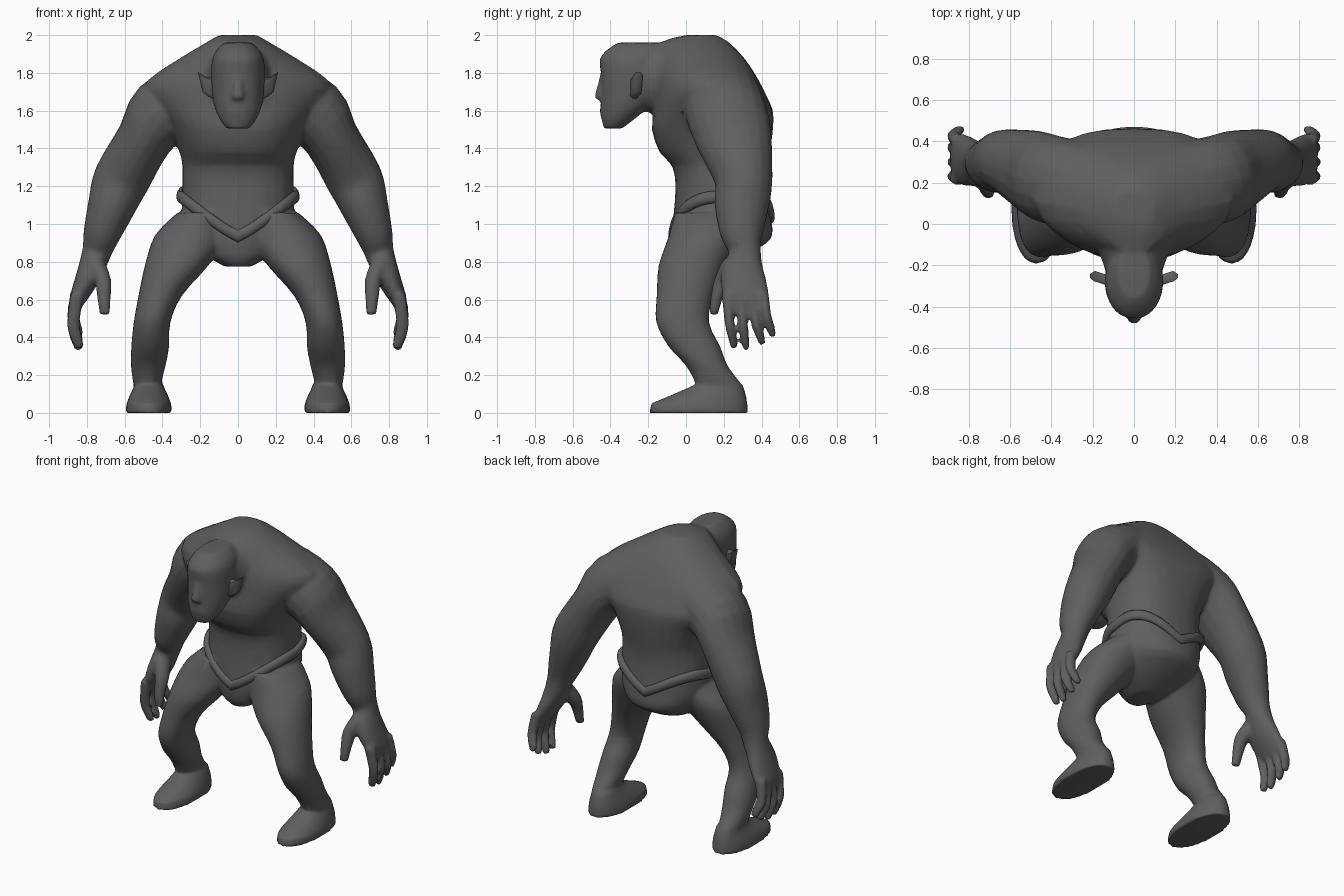
import bpy, bmesh, math
from mathutils import Vector

if "Cube" in bpy.data.objects:
    bpy.data.objects.remove(bpy.data.objects["Cube"])

grey = bpy.data.materials.new("stone_grey")
grey.diffuse_color = (0.115, 0.115, 0.115, 1)
grey.use_nodes = True
grey.node_tree.nodes["Principled BSDF"].inputs["Base Color"].default_value = grey.diffuse_color


def spow(v, p):
    return math.copysign(abs(v) ** p, v)


def spline(rows, steps=3):
    """Resample rows of numbers along a Catmull-Rom curve."""
    out = []
    for i in range(len(rows) - 1):
        a, b, c, d = (rows[max(0, min(len(rows) - 1, i + k))] for k in (-1, 0, 1, 2))
        for k in range(steps):
            t = k / steps
            out.append([q + .5 * t * (r - p + t * (2 * p - 5 * q + 4 * r - s + t * (3 * (q - r) + s - p)))
                        for p, q, r, s in zip(a, b, c, d)])
    return out + [list(rows[-1])]


def loft(bm, rings):
    """Skin a list of point rings and cap both ends."""
    loops = [[bm.verts.new(p) for p in r] for r in rings]
    n = len(loops[0])
    for a, b in zip(loops, loops[1:]):
        for i in range(n):
            j = (i + 1) % n
            bm.faces.new((a[i], a[j], b[j], b[i]))
    bm.faces.new(loops[0])
    bm.faces.new(loops[-1])


def level(z, w, y0, y1, cx=0, taper=0, p=0.85, n=28):
    """Horizontal oval at height z; taper narrows its front."""
    pts = []
    for i in range(n):
        t = math.tau * i / n
        c, s = math.cos(t), math.sin(t)
        x = w * spow(c, p) * (1 - taper * max(0, -s))
        pts.append(Vector((cx + x, (y0 + y1) / 2 + (y1 - y0) / 2 * spow(s, p), z)))
    return pts


def limb(bm, stations, side=1, n=18):
    """Tube along stations (x, y, z, radius across, radius along y)."""
    stations = spline(stations)
    pts = [Vector(s[:3]) for s in stations]
    rings = []
    for i, (st, c) in enumerate(zip(stations, pts)):
        t = (pts[min(i + 1, len(pts) - 1)] - pts[max(i - 1, 0)]).normalized()
        u = Vector((0, 1, 0)).cross(t).normalized()
        v = t.cross(u)
        ring = []
        for k in range(n):
            a = math.tau * k / n
            q = c + u * st[3] * math.cos(a) + v * st[4] * math.sin(a)
            ring.append(Vector((q.x * side, q.y, q.z)))
        rings.append(ring)
    loft(bm, rings)


def finish(bm, name):
    bmesh.ops.recalc_face_normals(bm, faces=bm.faces)
    for f in bm.faces:
        f.smooth = True
    me = bpy.data.meshes.new(name)
    bm.to_mesh(me)
    bm.free()
    me.materials.append(grey)
    ob = bpy.data.objects.new(name, me)
    bpy.context.collection.objects.link(ob)
    return ob


body = bmesh.new()

# Torso: height, half width, front, back, front taper, squareness
torso = [(0.775, .07, -.03, .17, 0, .9), (0.82, .15, -.06, .28, 0, .9), (0.87, .20, -.07, .38, 0, .9),
         (0.93, .25, -.075, .455, 0, .9), (1.03, .295, -.068, .45, 0, .9), (1.2, .295, -.055, .43, 0, .85),
         (1.31, .295, -.075, .435, .03, .85), (1.38, .31, -.14, .445, .1, .8), (1.5, .36, -.18, .46, .15, .75),
         (1.6, .44, -.17, .46, .25, .7), (1.68, .49, -.165, .425, .33, .7), (1.76, .48, -.16, .385, .4, .7),
         (1.87, .32, -.155, .315, .35, .8), (1.96, .17, -.14, .23, .25, .85), (2.0, .10, -.0, .16, 0, .85)]
loft(body, [level(z, w, a, b, 0, t, p) for z, w, a, b, t, p in spline(torso, 2)])

# Neck: thick sloping bridge from the shoulders to the skull
neck = [(.12, 1.74, .34, .2), (-.03, 1.76, .25, .195), (-.15, 1.77, .165, .19), (-.3, 1.78, .12, .165)]
loft(body, [[Vector((w * math.cos(math.tau * i / 20), y, z + h * math.sin(math.tau * i / 20)))
             for i in range(20)] for y, z, w, h in spline(neck)])

# Head
head = [(1.505, .06, -.435, -.34), (1.55, .095, -.445, -.28), (1.62, .125, -.45, -.2),
        (1.7, .137, -.45, -.15), (1.8, .142, -.45, -.12), (1.87, .137, -.458, -.1),
        (1.92, .115, -.42, -.1), (1.96, .075, -.36, -.12)]
loft(body, [level(z, w, a, b, 0, .1) for z, w, a, b in spline(head, 2)])

# Nose and lips
loft(body, [level(1.66, .034, -.476, -.41), level(1.675, .034, -.484, -.41),
            level(1.79, .018, -.455, -.41)])
loft(body, [level(1.56, .05, -.449, -.4), level(1.595, .06, -.456, -.4), level(1.63, .045, -.452, -.4)])

arm = [(.1, .15, 1.69, .19, .2), (.22, .18, 1.68, .19, .21), (.40, .215, 1.585, .187, .215),
       (.495, .255, 1.45, .148, .203), (.615, .305, 1.24, .15, .155), (.668, .295, 1.1, .128, .145),
       (.72, .295, .95, .1, .115), (.748, .312, .85, .078, .085), (.79, .3, .73, .066, .118),
       (.845, .32, .61, .046, .12), (.86, .325, .565, .03, .1)]
leg = [(.19, .13, 1.06, .13, .19), (.245, .10, .94, .195, .19), (.325, .035, .78, .168, .18),
       (.412, -.005, .62, .115, .15), (.455, -.018, .48, .097, .14), (.465, .045, .35, .1, .137),
       (.475, .11, .25, .092, .11), (.482, .175, .15, .072, .122)]
foot = [(.15, .077, .05, .3), (.115, .09, -.03, .312), (.085, .105, -.1, .32),
        (.05, .118, -.185, .325), (0, .124, -.195, .33)]
fingers = [((.22, .6), (.23, .48), (.255, .345)), ((.29, .6), (.3, .48), (.32, .335)),
           ((.35, .6), (.37, .48), (.405, .365)), ((.405, .61), (.425, .52), (.462, .405))]

for s in (1, -1):
    # Arm with palm, running from inside the shoulders
    limb(body, arm, s)
    # Fingers and thumb
    for (ya, za), (yb, zb), (yc, zc) in fingers:
        limb(body, [(.85, ya, za + .03, .038, .033), (.872, yb, zb, .034, .026),
                    (.86, (yb + yc) / 2, (zb + zc) / 2, .033, .024),
                    (.838, yc, zc, .026, .017)], s, 10)
    limb(body, [(.755, .25, .78, .055, .065), (.715, .195, .7, .045, .048),
                (.71, .165, .62, .038, .034), (.705, .145, .52, .028, .024)], s, 10)
    # Leg, hip to ankle, running into the foot
    loft(body, [level(z, rx, y - ry, y + ry, s * x, 0, .95) for x, y, z, rx, ry in spline(leg)]
         + [level(z, w, a, b, s * .472, .05, .9) for z, w, a, b in foot])

# Fuse the overlapping parts into one skin
ob = finish(body, "body")
fuse = ob.modifiers.new("fuse", 'REMESH')
fuse.mode = 'VOXEL'
fuse.voxel_size = 0.012
fuse.use_smooth_shade = True
soft = ob.modifiers.new("soften", 'SMOOTH')
soft.factor = 0.5
soft.iterations = 4
thin = ob.modifiers.new("simplify", 'DECIMATE')
thin.ratio = 0.15

# Pointed ears
for s, side in ((1, "right"), (-1, "left")):
    bm = bmesh.new()
    outline = [(.12, 1.66), (.16, 1.675), (.188, 1.70), (.212, 1.805), (.165, 1.775), (.12, 1.78)]
    rings = []
    for dy, k in ((-.015, .8), (0, 1), (.02, 1), (.035, .75)):
        rings.append([Vector((s * (.12 + (x - .12) * k), -.285 + dy + (x - .12) * .25,
                              1.73 + (z - 1.73) * k)) for x, z in outline])
    loft(bm, rings)
    finish(bm, "ear_" + side)

# Rolled belt, dipping at front and back
bm = bmesh.new()
N, M = 48, 10
grid = []
for i in range(N):
    a = math.tau * i / N
    c, sn = math.cos(a), math.sin(a)
    out = Vector((c, sn, 0))
    mid = Vector((.305 * spow(c, .88), .188 + .26 * spow(sn, .88),
                  .935 + .21 * abs(c) + .1 * max(0, sn)))
    grid.append([bm.verts.new(mid + out * .022 * math.cos(math.tau * k / M)
                              + Vector((0, 0, .034 * math.sin(math.tau * k / M)))) for k in range(M)])
for i in range(N):
    for k in range(M):
        a, b = grid[i], grid[(i + 1) % N]
        bm.faces.new((a[k], a[(k + 1) % M], b[(k + 1) % M], b[k]))
finish(bm, "belt")

for o in bpy.context.collection.objects:
    o.select_set(True)
bpy.context.view_layer.objects.active = ob
bpy.ops.object.shade_smooth_by_angle(angle=math.radians(50))
